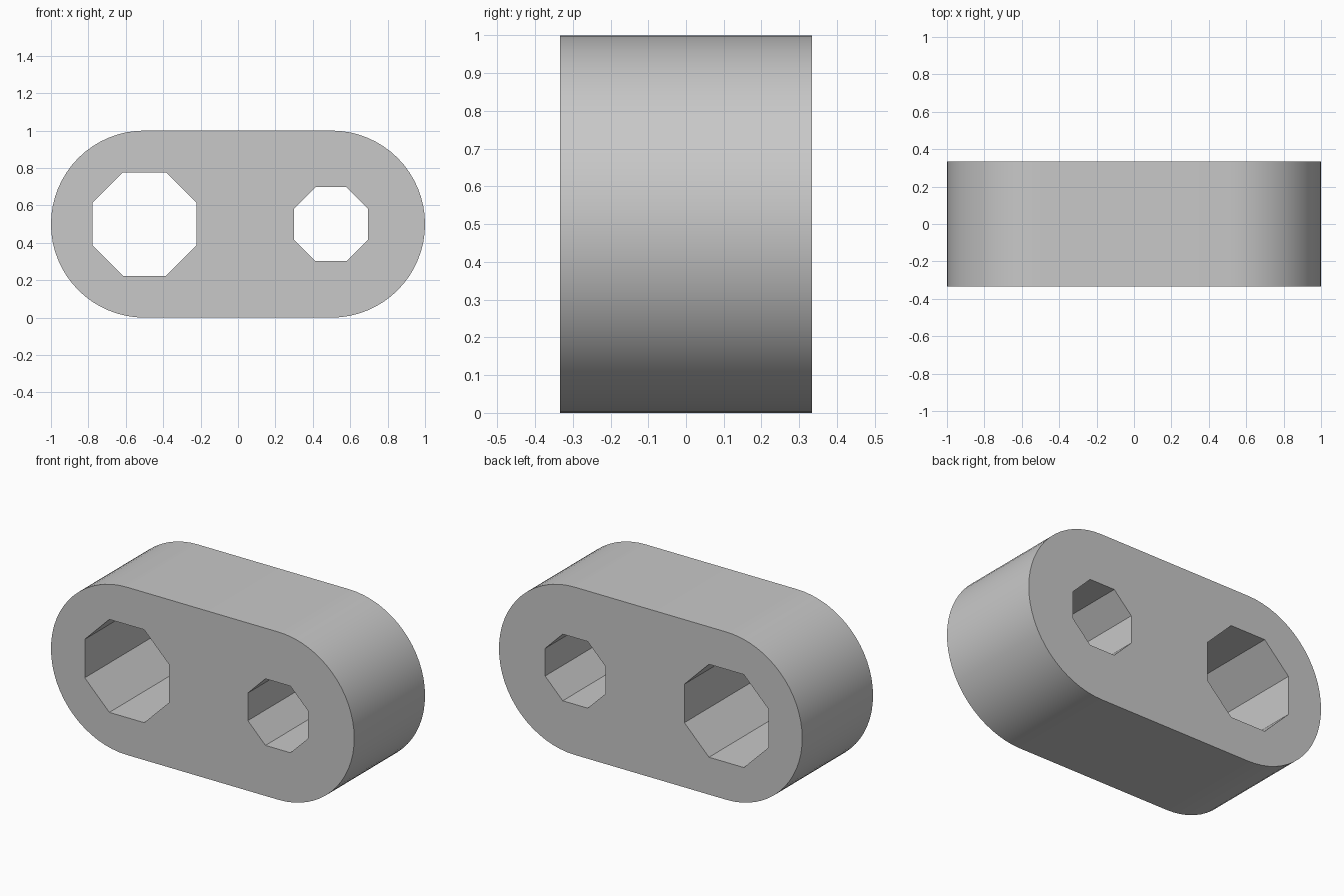
import bpy, bmesh
from math import cos, sin, pi, radians

cube = bpy.data.objects.get("Cube")
if cube:
    bpy.data.objects.remove(cube, do_unlink=True)

DEPTH = 0.667
MID_Z = 0.5
ARC_STEPS = 32


def arc(cx, radius, start, sweep, steps):
    """Points along an arc in the front plane."""
    return [(cx + radius * cos(start + sweep * i / steps), -DEPTH / 2,
             MID_Z + radius * sin(start + sweep * i / steps))
            for i in range(steps + 1)]


def octagon(cx, radius):
    return arc(cx, radius, pi / 8, 2 * pi, 8)[:-1]


def add_loop(bm, points):
    verts = [bm.verts.new(p) for p in points]
    return [bm.edges.new((v, verts[i - 1])) for i, v in enumerate(verts)]


# Rounded outline with a large and a small octagonal hole
outline = arc(0.5, 0.5, -pi / 2, pi, ARC_STEPS) + arc(-0.5, 0.5, pi / 2, pi, ARC_STEPS)
bm = bmesh.new()
edges = []
for points in (outline, octagon(-0.5, 0.3), octagon(0.497, 0.215)):
    edges += add_loop(bm, points)
bmesh.ops.triangle_fill(bm, edges=edges, use_beauty=True, use_dissolve=False)

# Extrude the front face to the back
result = bmesh.ops.extrude_face_region(bm, geom=bm.faces[:], use_keep_orig=True)
moved = [g for g in result["geom"] if isinstance(g, bmesh.types.BMVert)]
bmesh.ops.translate(bm, verts=moved, vec=(0, DEPTH, 0))
bmesh.ops.recalc_face_normals(bm, faces=bm.faces[:])

mesh = bpy.data.meshes.new("link_plate")
bm.to_mesh(mesh)
bm.free()
link = bpy.data.objects.new("link_plate", mesh)
bpy.context.collection.objects.link(link)

# Plain grey
grey = bpy.data.materials.new("light_grey")
grey.use_nodes = True
colour = (0.58, 0.58, 0.58, 1)
grey.diffuse_color = colour
grey.node_tree.nodes["Principled BSDF"].inputs["Base Color"].default_value = colour
mesh.materials.append(grey)

# Smooth round ends, sharp rims and hole corners
bpy.ops.object.select_all(action="DESELECT")
link.select_set(True)
bpy.context.view_layer.objects.active = link
bpy.ops.object.shade_smooth_by_angle(angle=radians(30))
